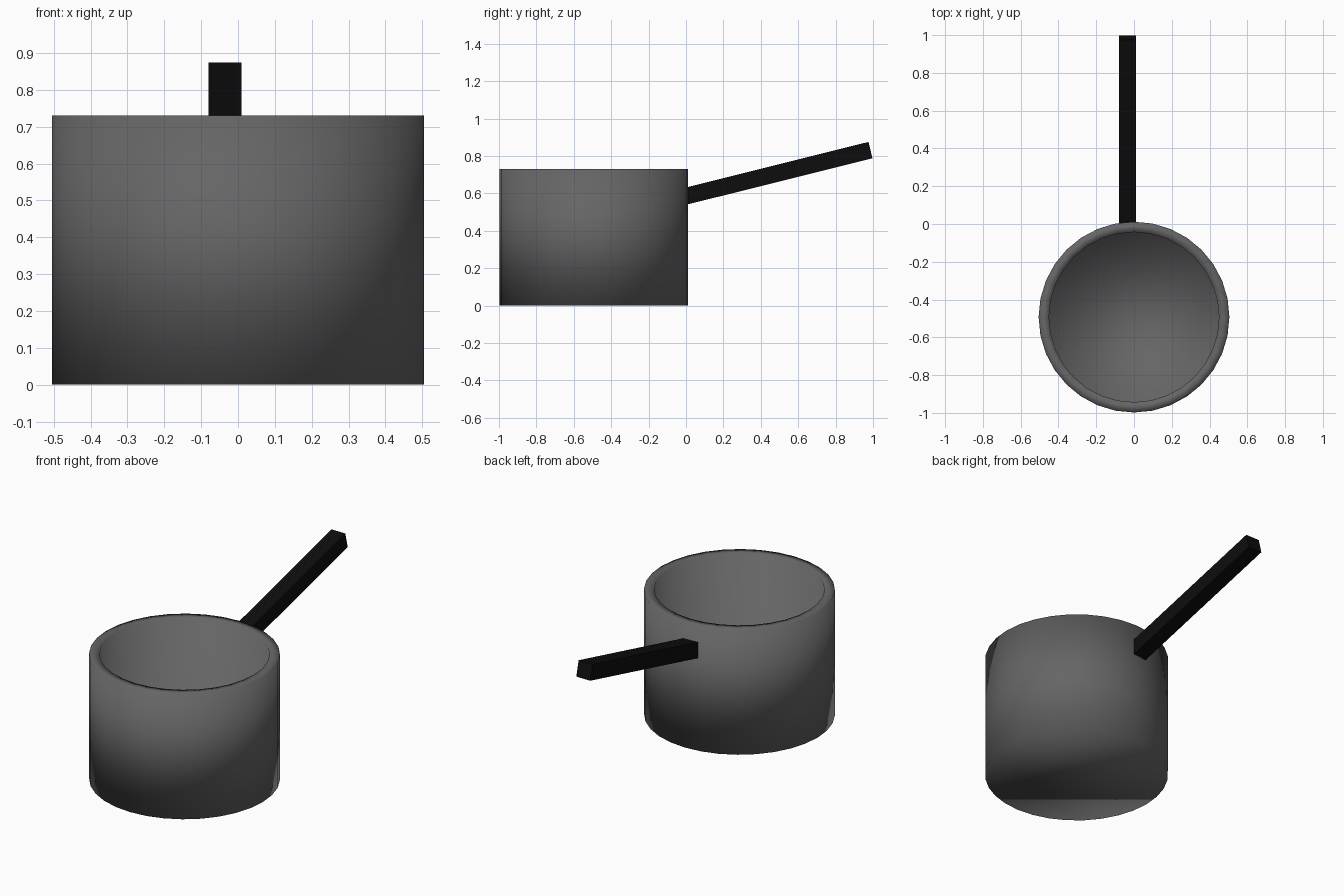
import bpy, bmesh, math
from mathutils import Matrix

if "Cube" in bpy.data.objects:
    bpy.data.objects.remove(bpy.data.objects["Cube"])


def make_object(name, bm, colour, smooth):
    bmesh.ops.recalc_face_normals(bm, faces=bm.faces)
    for f in bm.faces:
        f.smooth = smooth
    me = bpy.data.meshes.new(name)
    bm.to_mesh(me)
    bm.free()
    ob = bpy.data.objects.new(name, me)
    bpy.context.collection.objects.link(ob)
    mat = bpy.data.materials.new(name + "_colour")
    mat.diffuse_color = colour
    mat.use_nodes = True
    mat.node_tree.nodes["Principled BSDF"].inputs["Base Color"].default_value = mat.diffuse_color
    me.materials.append(mat)
    return ob


# pot: 32-sided wall profile (radius, height), closed by outer base and inner floor
SIDES = 32
profile = [(0.505, 0.0), (0.505, 0.73), (0.45, 0.73), (0.45, 0.05)]
bm = bmesh.new()
rings = []
for r, z in profile:
    rings.append([bm.verts.new((r * math.cos(2 * math.pi * i / SIDES),
                                r * math.sin(2 * math.pi * i / SIDES), z))
                  for i in range(SIDES)])
for lower, upper in zip(rings, rings[1:]):
    for i in range(SIDES):
        j = (i + 1) % SIDES
        bm.faces.new((lower[i], lower[j], upper[j], upper[i]))
bm.faces.new(rings[0])
bm.faces.new(rings[-1])
pot = make_object("pot", bm, (0.13, 0.13, 0.13, 1), True)
pot.location = (0, -0.493, 0)

# handle: square bar rising away from the back of the pot
LENGTH, THICK = 1.025, 0.09
bm = bmesh.new()
bmesh.ops.create_cube(bm, size=1, matrix=Matrix.Diagonal((THICK, LENGTH, THICK, 1)))
handle = make_object("handle", bm, (0.004, 0.004, 0.004, 1), False)
handle.location = (-0.035, 0.489, 0.707)
handle.rotation_euler = (math.radians(14), 0, 0)
